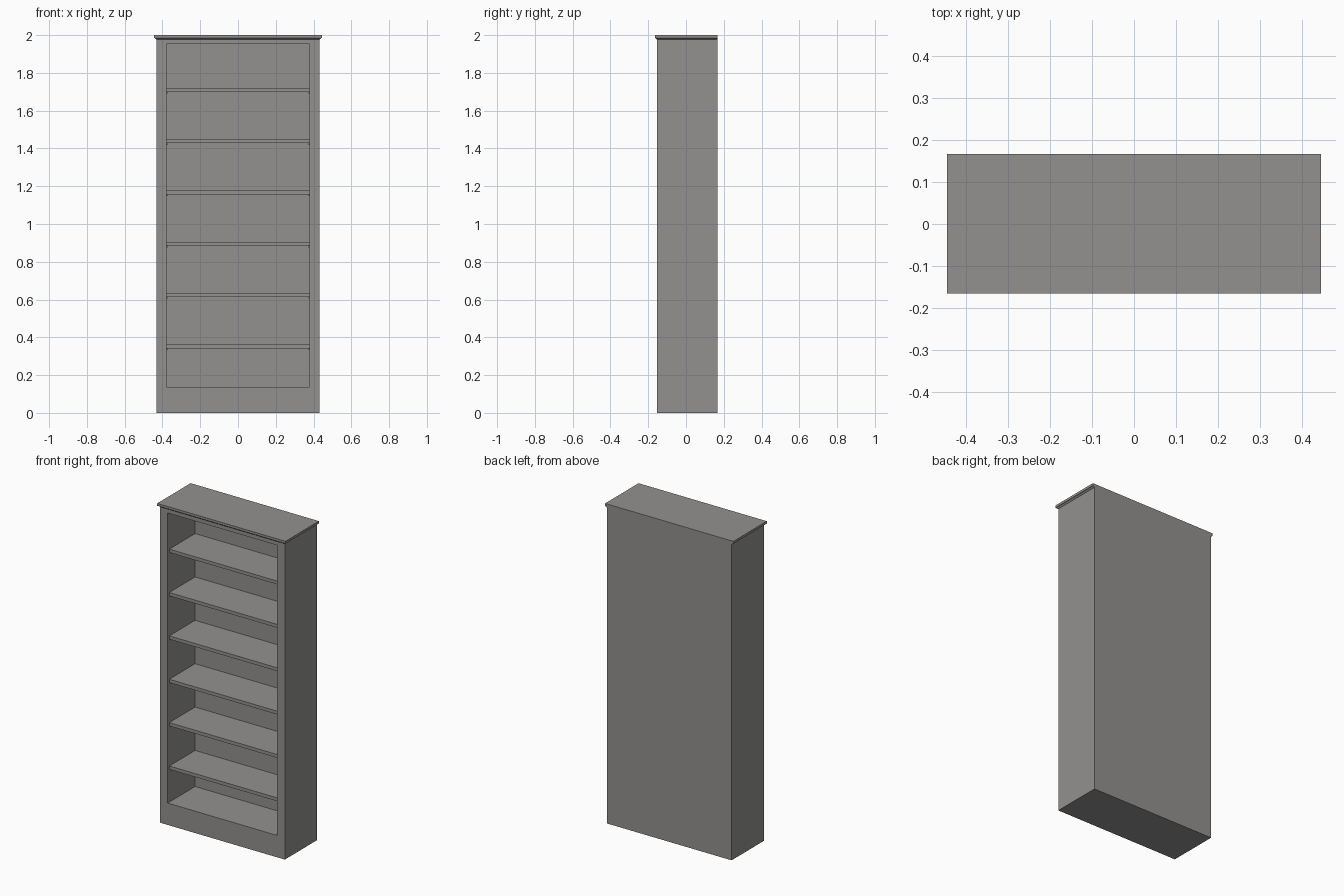
import bpy
import bmesh

cube = bpy.data.objects.get("Cube")
if cube:
    bpy.data.objects.remove(cube, do_unlink=True)

paint = bpy.data.materials.new("warm_grey")
paint.use_nodes = True
GREY = (0.29, 0.285, 0.275, 1)
paint.diffuse_color = GREY
paint.node_tree.nodes["Principled BSDF"].inputs["Base Color"].default_value = GREY

HALF_W, FRONT, BACK, BODY_TOP = 0.432, -0.154, 0.166, 1.977
OPEN_W, OPEN_LOW, OPEN_HIGH, INNER_BACK = 0.379, 0.137, 1.953, 0.117


def box_mesh(x0, x1, y0, y1, z0, z1):
    bm = bmesh.new()
    bmesh.ops.create_cube(bm, size=1)
    for v in bm.verts:
        v.co = (x1 if v.co.x > 0 else x0, y1 if v.co.y > 0 else y0,
                z1 if v.co.z > 0 else z0)
    return bm


def finish(bm, name):
    bmesh.ops.recalc_face_normals(bm, faces=bm.faces)
    mesh = bpy.data.meshes.new(name)
    bm.to_mesh(mesh)
    bm.free()
    mesh.materials.append(paint)
    obj = bpy.data.objects.new(name, mesh)
    bpy.context.collection.objects.link(obj)
    return obj


# Carcass: inset the front face to the opening, then push it inwards
bm = box_mesh(-HALF_W, HALF_W, FRONT, BACK, 0, BODY_TOP)
bm.normal_update()
front = min(bm.faces, key=lambda f: f.calc_center_median().y)
bmesh.ops.inset_individual(bm, faces=[front], thickness=0.02)
for v in front.verts:
    v.co.x = OPEN_W if v.co.x > 0 else -OPEN_W
    v.co.z = OPEN_HIGH if v.co.z > 1 else OPEN_LOW
pushed = bmesh.ops.extrude_discrete_faces(bm, faces=[front])["faces"][0]
for v in pushed.verts:
    v.co.y = INNER_BACK
finish(bm, "carcass")

# Cornice: overhanging slab on a tapered moulding, flush at the back
finish(box_mesh(-0.444, 0.444, -0.165, BACK, 1.985, 2), "cornice_slab")
bm = box_mesh(-0.442, 0.442, -0.163, BACK, BODY_TOP, 1.985)
for v in bm.verts:
    if v.co.z < 1.98:
        v.co.x *= HALF_W / 0.442
        v.co.y = max(v.co.y, FRONT)
finish(bm, "cornice_moulding")

# Six evenly spaced shelves, each resting on four small pins
for i in range(6):
    top = 0.363 + 0.2715 * i
    low = top - 0.021
    finish(box_mesh(-OPEN_W, OPEN_W, FRONT + 0.016, INNER_BACK, low, top),
           f"shelf_{i + 1}")
    for side, sx in (("left", 1), ("right", -1)):
        for place, y in (("front", -0.1), ("back", 0.07)):
            x0, x1 = sorted((sx * OPEN_W, sx * (OPEN_W - 0.006)))
            finish(box_mesh(x0, x1, y, y + 0.008, low - 0.009, low),
                   f"shelf_pin_{place}_{side}_{i + 1}")
